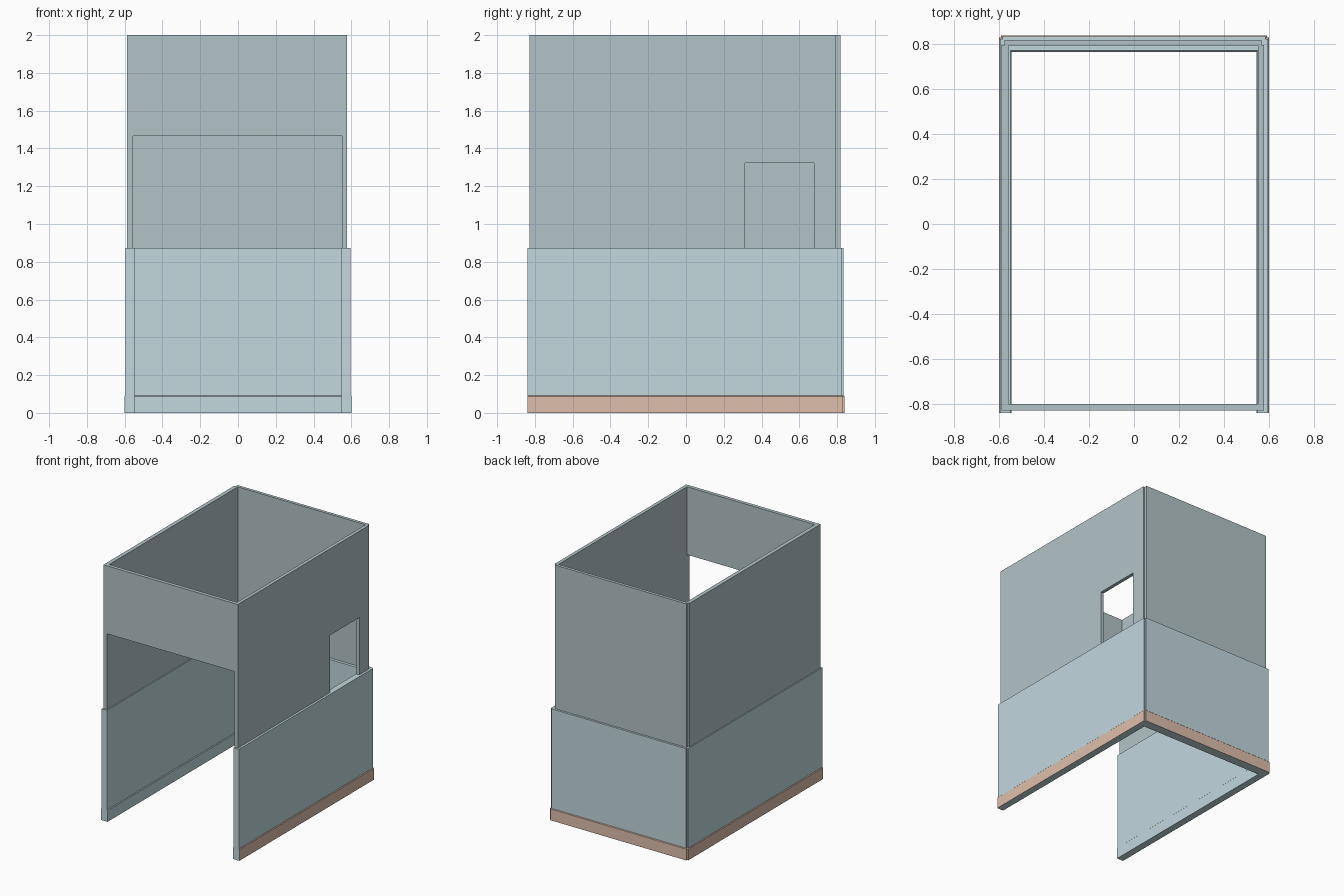
import bpy, bmesh

if "Cube" in bpy.data.objects:
    bpy.data.objects.remove(bpy.data.objects["Cube"])


def material(name, rgb):
    m = bpy.data.materials.new(name)
    m.diffuse_color = (*rgb, 1)
    m.use_nodes = True
    m.node_tree.nodes["Principled BSDF"].inputs["Base Color"].default_value = m.diffuse_color
    return m


LOWER = material("pale_blue", (0.54, 0.69, 0.73))
UPPER = material("blue_grey", (0.45, 0.55, 0.58))
TRIM = material("tan_trim", (0.73, 0.52, 0.41))


def loft(name, layers, mats=(), trim_sides=(), trim_top=0):
    """Stack matching plan outlines [(z, points), ...] into a closed solid."""
    bm = bmesh.new()
    rings = [[bm.verts.new((x, y, z)) for x, y in pts] for z, pts in layers]
    n = len(rings[0])
    bm.faces.new(rings[0])
    bm.faces.new(rings[-1])
    for level, (a, b) in enumerate(zip(rings, rings[1:])):
        for i in range(n):
            j = (i + 1) % n
            f = bm.faces.new((a[i], a[j], b[j], b[i]))
            if level < trim_top and i in trim_sides:
                f.material_index = 1
    bmesh.ops.recalc_face_normals(bm, faces=bm.faces)
    me = bpy.data.meshes.new(name)
    bm.to_mesh(me)
    bm.free()
    for m in mats:
        me.materials.append(m)
    ob = bpy.data.objects.new(name, me)
    bpy.context.collection.objects.link(ob)
    return ob


def cut_box(target, name, x0, x1, y0, y1, z0, z1):
    """Subtract a box from the target with a hidden cutter."""
    pts = [(x0, y0), (x1, y0), (x1, y1), (x0, y1)]
    c = loft(name, [(z0, pts), (z1, pts)], (UPPER,))
    c.hide_render = True
    c.hide_set(True)
    c.display_type = 'WIRE'
    mod = target.modifiers.new(name, 'BOOLEAN')
    mod.operation = 'DIFFERENCE'
    mod.solver = 'EXACT'
    mod.object = c


# Lower wall: U-shaped plan, open at the front, with small corner notches
def u_plan(d):
    X, Y, xi, yi, f, n = 0.595 + d, 0.833 + d, 0.549 - d, 0.77 - d, -0.84, 0.01
    half = [(X - n, Y), (X - n, Y - n), (X, Y - n), (X, f), (xi, f), (xi, yi)]
    return [(-x, y) for x, y in half[3::-1]] + half + \
           [(-xi, yi), (-xi, f)]


SPLIT = 0.873
BASE = 0.093
# Thicker base course, tan on the outer sides only
loft("lower_wall",
     [(0, u_plan(0.005)), (BASE - 0.005, u_plan(0.005)),
      (BASE, u_plan(0)), (SPLIT, u_plan(0))],
     (LOWER, TRIM), trim_sides=range(7), trim_top=2)

# Upper wall: full ring, notched at the back corners
L, R, F, B, nx, ny = -0.588, 0.578, -0.828, 0.817, 0.012, 0.022
outline = [(L, F), (R, F), (R, B - ny), (R - nx, B - ny), (R - nx, B),
           (L + nx, B), (L + nx, B - ny), (L, B - ny)]
upper = loft("upper_wall", [(SPLIT, outline), (2.0, outline)], (UPPER,))
cut_box(upper, "room_cutter", -0.557, 0.551, -0.80, 0.793, 0.7, 2.2)

# Front doorway and right-hand window opening
cut_box(upper, "doorway_cutter", -0.557, 0.551, -1.0, -0.7, 0.7, 1.467)
cut_box(upper, "window_cutter", 0.45, 0.75, 0.312, 0.678, 0.7, 1.322)
